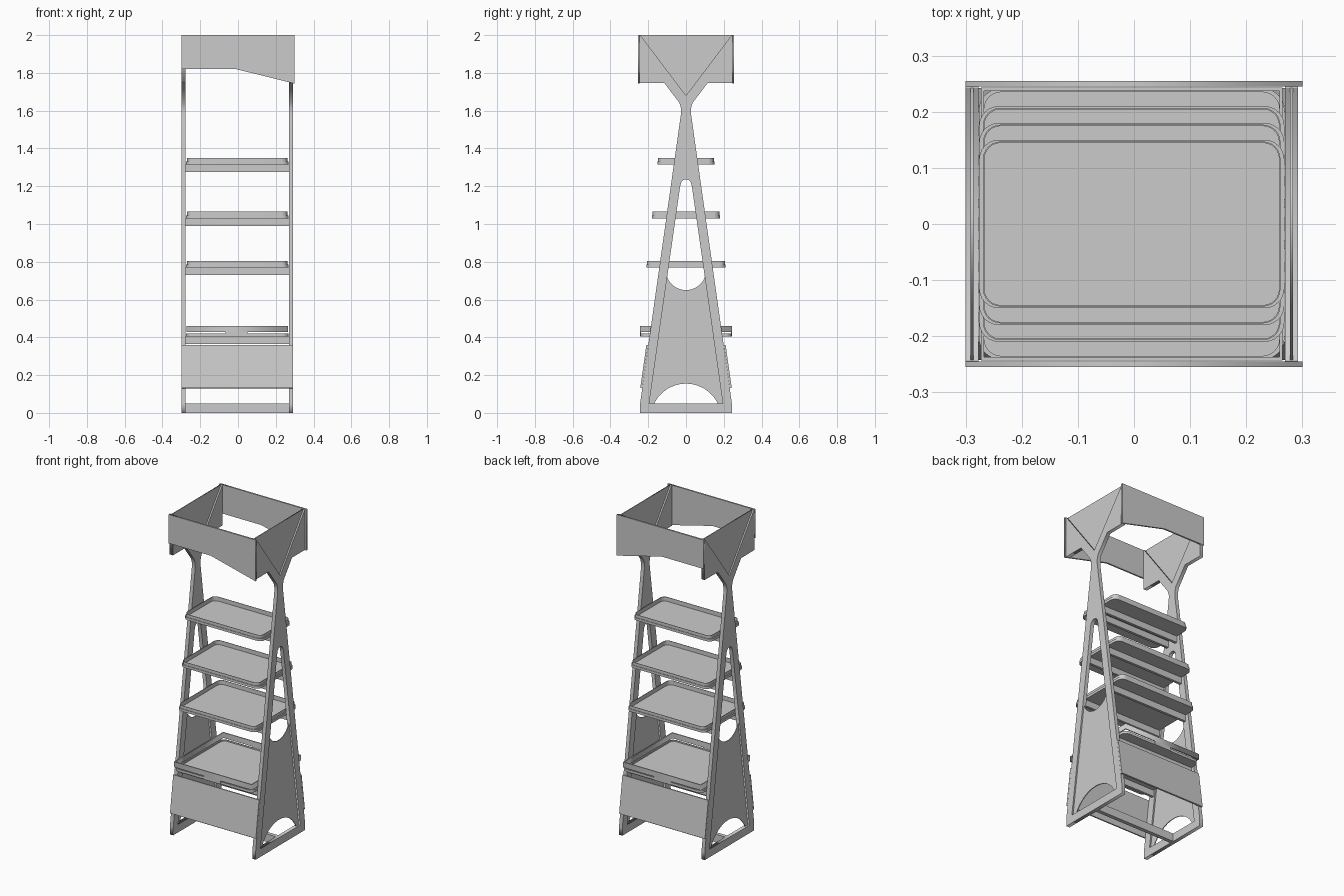
import bpy, math
from mathutils import Matrix

if "Cube" in bpy.data.objects:
    bpy.data.objects.remove(bpy.data.objects["Cube"])

CX = -0.004            # midline between the two side frames
PLANES = {
    'YZ': Matrix(((0, 0, 1), (1, 0, 0), (0, 1, 0))).to_4x4(),
    'XZ': Matrix(((1, 0, 0), (0, 0, -1), (0, 1, 0))).to_4x4(),
    'XY': Matrix.Identity(4),
}


def plate(name, loops, plane, at, thick):
    """Flat plate from closed 2D loops (inner loops become holes)."""
    cu = bpy.data.curves.new(name, 'CURVE')
    cu.dimensions = '2D'
    cu.fill_mode = 'BOTH'
    cu.extrude = thick / 2
    for loop in loops:
        sp = cu.splines.new('POLY')
        sp.points.add(len(loop) - 1)
        for p, (u, v) in zip(sp.points, loop):
            p.co = (u, v, 0, 1)
        sp.use_cyclic_u = True
    tmp = bpy.data.objects.new(name + "_tmp", cu)
    bpy.context.collection.objects.link(tmp)
    me = bpy.data.meshes.new_from_object(
        tmp.evaluated_get(bpy.context.evaluated_depsgraph_get()))
    bpy.data.objects.remove(tmp)
    me.transform(Matrix.Translation(at) @ PLANES[plane])
    ob = bpy.data.objects.new(name, me)
    bpy.context.collection.objects.link(ob)
    return ob


def box(name, x0, x1, y0, y1, z0, z1, tilt=0):
    bpy.ops.mesh.primitive_cube_add(
        size=1, location=((x0 + x1) / 2, (y0 + y1) / 2, (z0 + z1) / 2),
        rotation=(tilt, 0, 0))
    ob = bpy.context.object
    ob.name = name
    ob.scale = (x1 - x0, y1 - y0, z1 - z0)
    return ob


def mirrored(half):
    """Close a right-hand outline by reflecting it about u = 0."""
    return half + [(-u, v) for u, v in reversed(half) if u > 1e-6]


def rounded(hx, hy, r, n=6):
    pts = []
    for k, (sx, sy) in enumerate(((1, 1), (-1, 1), (-1, -1), (1, -1))):
        for i in range(n + 1):
            a = math.pi / 2 * (k + i / n)
            pts.append((sx * (hx - r) + r * math.cos(a),
                        sy * (hy - r) + r * math.sin(a)))
    return pts


def arc(half_w, z_end, z_mid, n=16):
    """Circular arc through (half_w, z_end), (0, z_mid), (-half_w, z_end)."""
    s = z_mid - z_end
    r = (half_w ** 2 + s ** 2) / (2 * abs(s))
    a = math.asin(half_w / r)
    sg = math.copysign(1, s)
    return [(r * math.sin(t), z_mid - sg * r * (1 - math.cos(t)))
            for t in (a - 2 * a * i / n for i in range(n + 1))]


# Side frames: A-shaped legs spreading into a Y below the header
outline = mirrored([(0.243, 0), (0.243, 0.05), (0.027, 1.58), (0.026, 1.61),
                    (0.034, 1.64), (0.115, 1.747), (0.245, 1.747),
                    (0.245, 2.0), (0.242, 2.0), (0, 1.68)])
window = mirrored([(0.195, 0.05), (0.031, 1.2), (0.026, 1.22),
                   (0.015, 1.233), (0, 1.236)])
lower = arc(0.1, 0.72, 0.65) + [(-0.197, 0.05)] + \
    arc(0.168, 0.05, 0.155)[::-1] + [(0.197, 0.05)]
vee = [(-0.242, 2.0), (0, 1.68), (0.242, 2.0)]
for side, x in (("left", -0.2885), ("right", 0.2805)):
    plate(side + "_side_frame", [outline, window], 'YZ', (x, 0, 0), 0.023)
    plate(side + "_lower_infill", [lower], 'YZ', (x, 0, 0), 0.005)
    plate(side + "_header_infill", [vee], 'YZ', (x, 0, 0), 0.005)

# Header boards and tilted kick panels, front and back
board = [(-0.3, 1.82), (-0.01, 1.82), (0.3, 1.743), (0.3, 2.0), (-0.3, 2.0)]
tilt = math.atan(0.141)
for side, s in (("front", -1), ("back", 1)):
    plate(side + "_header_board", [board], 'XZ', (0, s * 0.25, 0), 0.01)
    box(side + "_kick_panel", -0.3, 0.292, s * 0.221 - 0.005, s * 0.221 + 0.005,
        0.13, 0.36, s * tilt)

# Base crossbar
box("base_crossbar", -0.278, 0.27, -0.012, 0.012, 0, 0.05)

# Clear material of the shelf guards
clear = bpy.data.materials.new("clear_guard")
clear.diffuse_color = (0.9, 0.9, 0.9, 0.2)
clear.use_nodes = True
clear.node_tree.nodes["Principled BSDF"].inputs["Base Color"].default_value = clear.diffuse_color

# Shelves: tray, two support beams and a guard around the rim
HX = 0.272
for i, (z, hy) in enumerate(((0.405, 0.24), (0.77, 0.21),
                             (1.03, 0.18), (1.315, 0.15)), 1):
    rim = rounded(HX, hy, 0.035)
    inner = rounded(HX - 0.009, hy - 0.005, 0.03)
    plate(f"shelf_{i}_tray", [rim], 'XY', (CX, 0, z + 0.004), 0.008)
    plate(f"shelf_{i}_lip", [rim, inner], 'XY', (CX, 0, z + 0.009), 0.014)
    by = 0.217 - 0.1415 * (z - 0.04)
    for side, s in (("front", -1), ("back", 1)):
        box(f"shelf_{i}_{side}_beam", -0.277, 0.269, s * by - 0.008,
            s * by + 0.008, z - 0.04, z)
    if i > 1:
        g = plate(f"shelf_{i}_guard",
                  [rounded(HX - 0.007, hy - 0.003, 0.031),
                   rounded(HX - 0.0095, hy - 0.0055, 0.0285)],
                  'XY', (CX, 0, z + 0.0225), 0.025)
        g.data.materials.append(clear)

# Lowest shelf: solid square fence raised on centre tabs
fo = [(-HX + 0.003, -0.243), (HX - 0.003, -0.243), (HX - 0.003, 0.243), (-HX + 0.003, 0.243)]
fi = [(math.copysign(abs(u) - 0.006, u), math.copysign(abs(v) - 0.006, v)) for u, v in fo]
plate("lowest_shelf_fence", [fo, fi], 'XY', (CX, 0, 0.444), 0.034)
for side, s in (("front", -1), ("back", 1)):
    box(side + "_fence_tab", -0.065, 0.05, s * 0.24 - 0.003, s * 0.24 + 0.003, 0.405, 0.428)
